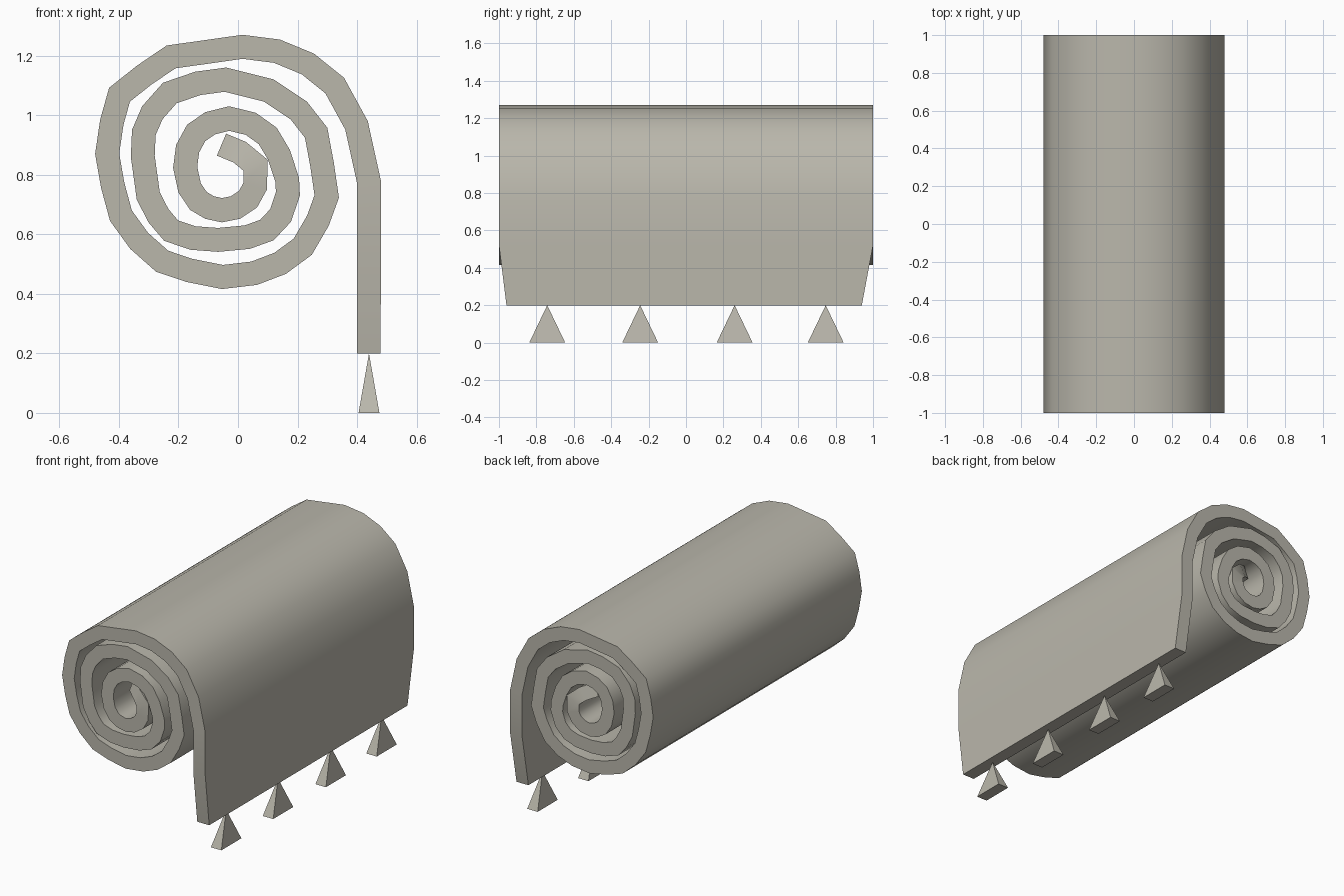
import bpy, bmesh
from mathutils import Vector

if "Cube" in bpy.data.objects:
    bpy.data.objects.remove(bpy.data.objects["Cube"])

# Outer edge of the rolled sheet in x, z, from the hanging flap to the core
SPIRAL = [
    (.479, .20), (.48, .52), (.48, .78), (.436, .98), (.356, 1.126), (.255, 1.207),
    (.141, 1.254), (.015, 1.27), (-.24, 1.234), (-.34, 1.166), (-.433, 1.092),
    (-.463, .985), (-.48, .87), (-.46, .756), (-.43, .645), (-.362, .551),
    (-.275, .474), (-.174, .44), (-.054, .416), (.064, .43), (.161, .467),
    (.248, .531), (.305, .629), (.339, .723), (.322, .84), (.30, .958),
    (.232, 1.045), (.12, 1.12), (-.04, 1.16), (-.144, 1.146), (-.252, 1.109),
    (-.322, 1.03), (-.356, .951), (-.36, .86), (-.34, .716), (-.30, .639),
    (-.248, .578), (-.16, .548), (-.067, .541), (.04, .551), (.12, .58),
    (.178, .642), (.208, .73), (.205, .79), (.174, .884), (.13, .958),
    (.06, 1.008), (-.03, 1.03), (-.11, 1.01), (-.171, .968), (-.208, .90),
    (-.218, .823), (-.20, .74), (-.161, .682), (-.11, .652), (-.054, .64),
    (.007, .652), (.064, .69), (.097, .75), (.10, .85), (.027, .91), (-.04, .938)]
THICK = .08

stone = bpy.data.materials.new("warm_grey")
stone.diffuse_color = (.49, .473, .41, 1)
stone.use_nodes = True
stone.node_tree.nodes["Principled BSDF"].inputs["Base Color"].default_value = stone.diffuse_color


def finish(name, bm):
    bmesh.ops.recalc_face_normals(bm, faces=bm.faces)
    mesh = bpy.data.meshes.new(name)
    bm.to_mesh(mesh)
    bm.free()
    mesh.materials.append(stone)
    ob = bpy.data.objects.new(name, mesh)
    bpy.context.collection.objects.link(ob)
    return ob


def inner_edge(points):
    """Offset the outer edge inward with mitred corners."""
    pts = [Vector(p) for p in points]
    dirs = [(b - a).normalized() for a, b in zip(pts, pts[1:])]
    result = []
    for i, p in enumerate(pts):
        a, b = dirs[max(i - 1, 0)], dirs[min(i, len(dirs) - 1)]
        t = (a + b).normalized()
        result.append(p + Vector((-t.y, t.x)) * THICK / max(t.dot(a), .75))
    return result


# Rolled sheet, narrowing at the lower end of the flap and at the core
bm = bmesh.new()
rings = []
last = len(SPIRAL) - 1
ends = {0: (-.96, .94), last - 1: (-.98, .98), last: (-.94, .94)}
for i, (o, n) in enumerate(zip(SPIRAL, inner_edge(SPIRAL))):
    y0, y1 = ends.get(i, (-1, 1))
    rings.append([bm.verts.new((p[0], y, p[1]))
                  for p, y in ((o, y0), (o, y1), (n, y1), (n, y0))])
for r, s in zip(rings, rings[1:]):
    for k in range(4):
        m = (k + 1) % 4
        bm.faces.new((r[k], r[m], s[m], s[k]))
bm.faces.new(rings[0])
bm.faces.new(rings[-1])
roll = finish("rolled_sheet", bm)
bpy.context.view_layer.objects.active = roll
roll.select_set(True)
bpy.ops.object.shade_smooth_by_angle(angle=.75)

# Row of pyramid drops below the flap
for i, y in enumerate((-.742, -.245, .26, .747)):
    bm = bmesh.new()
    base = [bm.verts.new((.44 + sx * .035, y + sy * .096, 0))
            for sx, sy in ((-1, -1), (1, -1), (1, 1), (-1, 1))]
    tip = bm.verts.new((.44, y, .2))
    bm.faces.new(base)
    for k in range(4):
        bm.faces.new((base[k], base[(k + 1) % 4], tip))
    finish(f"pyramid_{i + 1}", bm)
